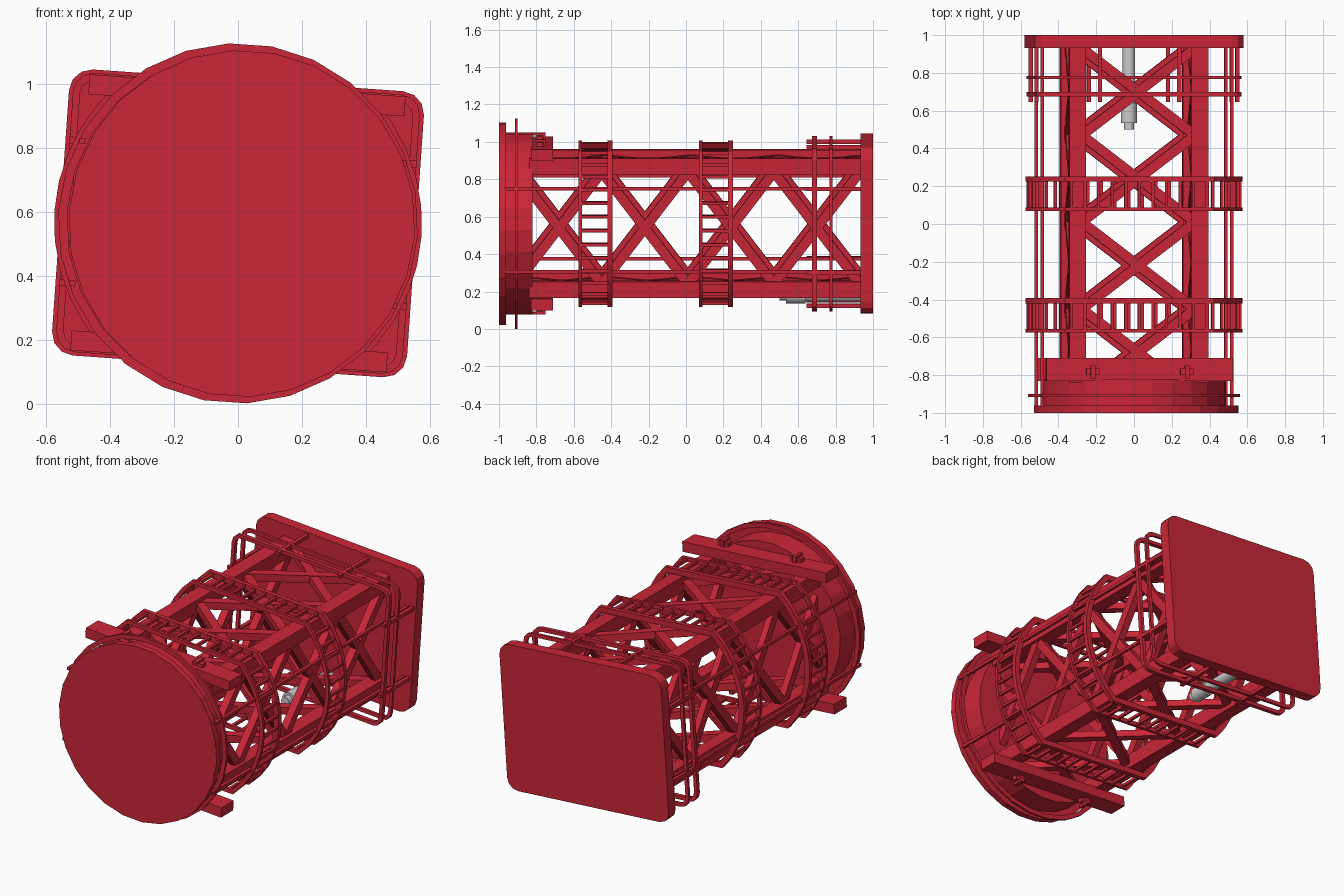
import bpy, bmesh, math
from mathutils import Matrix, Vector

if "Cube" in bpy.data.objects:
    bpy.data.objects.remove(bpy.data.objects["Cube"])

# Everything is built around the y axis, then rolled slightly and lifted
CZ, ROLL = 0.563, math.radians(4)
FRAME = Matrix.Translation((0, 0, CZ)) @ Matrix.Rotation(ROLL, 4, 'Y')
red = bpy.data.materials.new("red_paint")
red.diffuse_color = (0.6, 0.02, 0.04, 1)
red.use_nodes = True
red.node_tree.nodes["Principled BSDF"].inputs["Base Color"].default_value = red.diffuse_color
S = (-1, 1)


def finish(name, bm, mat=red):
    bmesh.ops.recalc_face_normals(bm, faces=bm.faces)
    bm.transform(FRAME)
    me = bpy.data.meshes.new(name)
    bm.to_mesh(me)
    bm.free()
    if mat:
        me.materials.append(mat)
    ob = bpy.data.objects.new(name, me)
    bpy.context.collection.objects.link(ob)
    return ob


def box(bm, x, y, z):
    """Box from three (low, high) ranges."""
    c = [(a + b) / 2 for a, b in (x, y, z)]
    s = [b - a for a, b in (x, y, z)]
    bmesh.ops.create_cube(bm, size=1, matrix=Matrix.Translation(c) @ Matrix.Diagonal((*s, 1)))


def bar(bm, a, b, normal, width, thick):
    """Straight bar between two points, flat against a face normal."""
    a, b, n = Vector(a), Vector(b), Vector(normal)
    d = (b - a).normalized()
    rot = Matrix((d, n.cross(d), n)).transposed().to_4x4()
    bmesh.ops.create_cube(bm, size=1, matrix=Matrix.Translation((a + b) / 2) @ rot
                          @ Matrix.Diagonal(((b - a).length, width, thick, 1)))


def prism(bm, pts, y0, y1, inner=None):
    """Extrude an xz outline along y, solid or with an inner outline cut out."""
    def loop(p, y):
        return [bm.verts.new((x, y, z)) for x, z in p]
    n = len(pts)
    o0, o1 = loop(pts, y0), loop(pts, y1)
    if inner:
        i0, i1 = loop(inner, y0), loop(inner, y1)
        pairs = ((o0, o1), (o1, i1), (i1, i0), (i0, o0))
    else:
        bm.faces.new(o0)
        bm.faces.new(o1)
        pairs = ((o0, o1),)
    for p, q in pairs:
        for k in range(n):
            m = (k + 1) % n
            bm.faces.new((p[k], p[m], q[m], q[k]))


def circle(r, n=26, cx=0.0, cz=0.0):
    return [(cx + r * math.cos(2 * math.pi * k / n), cz + r * math.sin(2 * math.pi * k / n))
            for k in range(n)]


def round_rect(hw, hh, r, steps=3):
    pts = []
    for q, (sx, sz) in enumerate(((1, 1), (-1, 1), (-1, -1), (1, -1))):
        for k in range(steps + 1):
            a = math.pi / 2 * (q + k / steps)
            pts.append((sx * (hw - r) + r * math.cos(a), sz * (hh - r) + r * math.sin(a)))
    return pts


def flat_circle(r, h, steps=10):
    """Circle with its top and bottom cut flat."""
    t = math.asin(h / r)
    arc = [(r * math.cos(a), r * math.sin(a))
           for a in (-t + 2 * t * k / steps for k in range(steps + 1))]
    return arc + [(-x, -z) for x, z in arc]


# Front disc, drum and the thin hoop around it
bm = bmesh.new()
prism(bm, circle(0.542, 26, 0.012), -1, -0.962)
finish("front_disc", bm)
bm = bmesh.new()
prism(bm, circle(0.487), -0.964, -0.82)
finish("front_drum", bm)
bm = bmesh.new()
prism(bm, circle(0.563), -0.915, -0.9, circle(0.535))
finish("drum_hoop", bm)

# Back plate
bm = bmesh.new()
prism(bm, round_rect(0.556, 0.448, 0.07), 0.932, 1)
finish("back_plate", bm)

# Four main chords
H, CH = 0.368, 0.088
bm = bmesh.new()
for sx in S:
    for sz in S:
        x, z = sx * (H - CH / 2), sz * (H + 0.006 - CH / 2)
        box(bm, (x - CH / 2, x + CH / 2), (-0.84, 0.95), (z - CH / 2, z + CH / 2))
finish("main_chords", bm)

# Crossed braces, four bays on each of the four sides
bm = bmesh.new()
for bay in range(4):
    y0 = max(-0.91 + 0.46 * bay, -0.96)
    y1 = y0 + 0.46
    for s in S:
        for d, thick in ((1, 0.046), (-1, 0.04)):
            e, f = 0.3 * d, 0.325 * s
            bar(bm, (f, y0, -e), (f, y1, e), (1, 0, 0), 0.052, thick)
            bar(bm, (-e, y0, f), (e, y1, f), (0, 0, 1), 0.052, thick)
finish("cross_braces", bm)

# Two walkway rings: a wide hoop, a thin hoop and rungs between
R, FL = 0.575, 0.418
for name, y0 in (("front_walkway", -0.575), ("rear_walkway", 0.07)):
    bm = bmesh.new()
    prism(bm, flat_circle(R, FL), y0, y0 + 0.018, flat_circle(R - 0.025, FL - 0.025))
    prism(bm, flat_circle(R, FL), y0 + 0.155, y0 + 0.182, flat_circle(R - 0.035, FL - 0.035))
    for k in range(11):
        x = -0.36 + 0.072 * k
        for s in S:
            z = s * (FL - 0.015)
            box(bm, (x - 0.008, x + 0.008), (y0, y0 + 0.17), (z - 0.008, z + 0.008))
    for k in range(-5, 6):
        a = k * math.radians(7.6)
        for s in S:
            x, z = s * (R - 0.014) * math.cos(a), (R - 0.014) * math.sin(a)
            box(bm, (x - 0.008, x + 0.008), (y0, y0 + 0.17), (z - 0.008, z + 0.008))
    finish(name, bm)

# Long side rods
bm = bmesh.new()
for sx in S:
    for sz in S:
        x, z = sx * 0.503, sz * 0.223
        box(bm, (x - 0.009, x + 0.009), (-0.97, 0.94), (z - 0.009, z + 0.009))
finish("side_rods", bm)

# Guard rails in front of the back plate, carried on stubs
bm = bmesh.new()
for y0, y1 in ((0.675, 0.7), (0.768, 0.784)):
    prism(bm, round_rect(0.543, 0.437, 0.06), y0, y1, round_rect(0.521, 0.415, 0.045))
finish("guard_rails", bm)
bm = bmesh.new()
for sx in S:
    for sz in S:
        for x, z in ((0.21 * sx, 0.425 * sz), (0.533 * sx, 0.223 * sz)):
            box(bm, (x - 0.011, x + 0.011), (0.645, 0.94), (z - 0.011, z + 0.011))
finish("rail_stubs", bm)

# Cross beams behind the drum, top and bottom, with small hooks
for name, s in (("top_beam", 1), ("bottom_beam", -1)):
    bm = bmesh.new()
    box(bm, (-0.495, 0.495), (-0.83, -0.71), tuple(sorted((0.37 * s, 0.432 * s))))
    finish(name, bm)
    bm = bmesh.new()
    for sx in S:
        x = 0.25 * sx
        for w, y, z in ((0.035, (-0.8, -0.765), (0.43, 0.455)),
                        (0.012, (-0.82, -0.75), (0.455, 0.47)),
                        (0.012, (-0.762, -0.75), (0.43, 0.46))):
            box(bm, (x - w, x + w), y, tuple(sorted((z[0] * s, z[1] * s))))
    finish(name + "_hooks", bm)

# Grey stepped cylinder low inside the back end
bm = bmesh.new()
for r, y0, y1 in ((0.033, 0.64, 0.94), (0.043, 0.535, 0.64), (0.027, 0.5, 0.535)):
    prism(bm, circle(r, 20, 0, -0.385), y0, y1)
cyl = finish("grey_cylinder", bm, None)
bpy.context.view_layer.objects.active = cyl
cyl.select_set(True)
bpy.ops.object.shade_smooth_by_angle()
